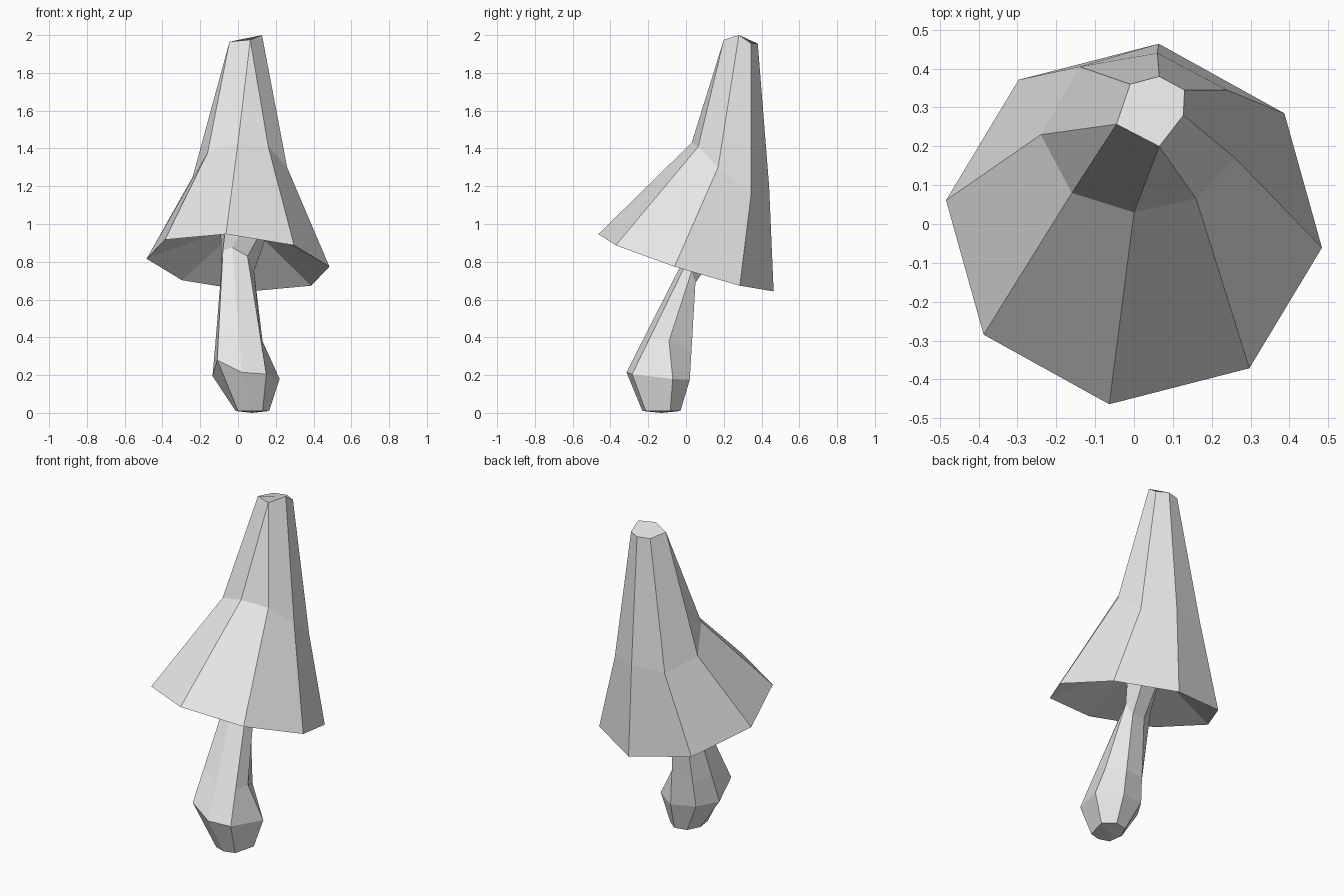
import bpy, bmesh, math
from mathutils import Vector

cube = bpy.data.objects.get("Cube")
if cube:
    bpy.data.objects.remove(cube, do_unlink=True)

pale_grey = bpy.data.materials.new("pale_grey")
pale_grey.use_nodes = True
colour = (0.8, 0.8, 0.8, 1)
pale_grey.diffuse_color = colour
pale_grey.node_tree.nodes["Principled BSDF"].inputs["Base Color"].default_value = colour


def tilted_ring(sides, start, centre, radius_x, radius_y):
    """Ring of points lying in the tilted plane of the cap rim."""
    points = []
    for i in range(sides):
        angle = math.radians(start) + math.tau * i / sides
        dx, dy = radius_x * math.cos(angle), radius_y * math.sin(angle)
        points.append(Vector(centre) + Vector((dx, dy, -0.083 * dx - 0.315 * dy)))
    return points


def loft(name, rings):
    """Flat-shaded skin through rings of equal count, closed at both ends."""
    mesh = bpy.data.meshes.new(name)
    bm = bmesh.new()
    loops = [[bm.verts.new(point) for point in ring] for ring in rings]
    for lower, upper in zip(loops, loops[1:]):
        count = len(lower)
        for i in range(count):
            j = (i + 1) % count
            bm.faces.new((lower[i], lower[j], upper[j], upper[i]))
    bm.faces.new(loops[0][::-1])
    bm.faces.new(loops[-1])
    # Coinciding points collapse quads into triangles
    bmesh.ops.remove_doubles(bm, verts=bm.verts[:], dist=0.0005)
    bmesh.ops.recalc_face_normals(bm, faces=bm.faces[:])
    bm.to_mesh(mesh)
    bm.free()
    mesh.materials.append(pale_grey)
    obj = bpy.data.objects.new(name, mesh)
    bpy.context.collection.objects.link(obj)
    return obj


# Cap: recessed underside, wide tilted rim, bent shoulder and blunt tip
underside = tilted_ring(8, -97.5, (0.03, 0.1, 0.95), 0.14, 0.14)
rim = tilted_ring(8, -97.5, (0, 0, 0.795), 0.488, 0.468)
shoulder = [(0, 0.03, 1.43), (0.16, 0.065, 1.41), (0.26, 0.17, 1.3),
            (0.24, 0.345, 1.16), (0.06, 0.44, 1.2), (-0.14, 0.405, 1.18),
            (-0.24, 0.23, 1.25), (-0.16, 0.08, 1.38)]
front_tip, left_tip = (0.065, 0.2, 1.975), (-0.045, 0.257, 1.965)
tip = [front_tip, front_tip, (0.127, 0.28, 2), (0.13, 0.345, 1.955),
       (0.065, 0.38, 1.955), (-0.01, 0.36, 1.955), left_tip, left_tip]
loft("cap", [underside, rim, shoulder, tip])

# Stem: bulbous foot, leaning shaft, narrow neck flaring into the cap
bulb = [(-0.11, -0.28, 0.28), (0.02, -0.315, 0.215), (0.15, -0.285, 0.205),
        (0.22, -0.07, 0.18), (0.09, 0.02, 0.175), (-0.06, -0.01, 0.19),
        (-0.135, -0.13, 0.195)]
neck = [(-0.08, 0.03, 0.86), (-0.03, 0.02, 0.875), (0.05, 0.02, 0.83),
        (0.085, 0.03, 0.75), (0.05, 0.05, 0.69), (-0.03, 0.05, 0.69),
        (-0.085, 0.04, 0.76)]
bulb = [Vector(p) for p in bulb]
neck = [Vector(p) for p in neck]
shaft = [low.lerp(high, 0.3) for low, high in zip(bulb, neck)]
shaft[3] = Vector((0.13, -0.09, 0.38))
foot_centre = Vector((0.075, -0.13, 0.01))
foot = []
for p in bulb:
    foot.append(foot_centre + Vector(((p.x - 0.04) * 0.5, (p.y + 0.147) * 0.6, 0)))
sole = [Vector((foot_centre.x, foot_centre.y, 0))] * len(foot)
flare = tilted_ring(7, -140, (0.03, 0.1, 0.955), 0.125, 0.125)


def close_sole(obj):
    """Drop leftover degenerate faces at the point under the foot."""
    obj.data.validate()


# The sole is a shallow point, so its cap face is left out
mesh = bpy.data.meshes.new("stem")
bm = bmesh.new()
loops = [[bm.verts.new(p) for p in ring] for ring in (foot, bulb, shaft, neck, flare)]
point = bm.verts.new(sole[0])
for lower, upper in zip(loops, loops[1:]):
    for i in range(len(lower)):
        j = (i + 1) % len(lower)
        bm.faces.new((lower[i], lower[j], upper[j], upper[i]))
for i, vert in enumerate(loops[0]):
    bm.faces.new((loops[0][(i + 1) % len(loops[0])], vert, point))
bm.faces.new(loops[-1])
bmesh.ops.recalc_face_normals(bm, faces=bm.faces[:])
bm.to_mesh(mesh)
bm.free()
mesh.materials.append(pale_grey)
stem = bpy.data.objects.new("stem", mesh)
bpy.context.collection.objects.link(stem)
close_sole(stem)
